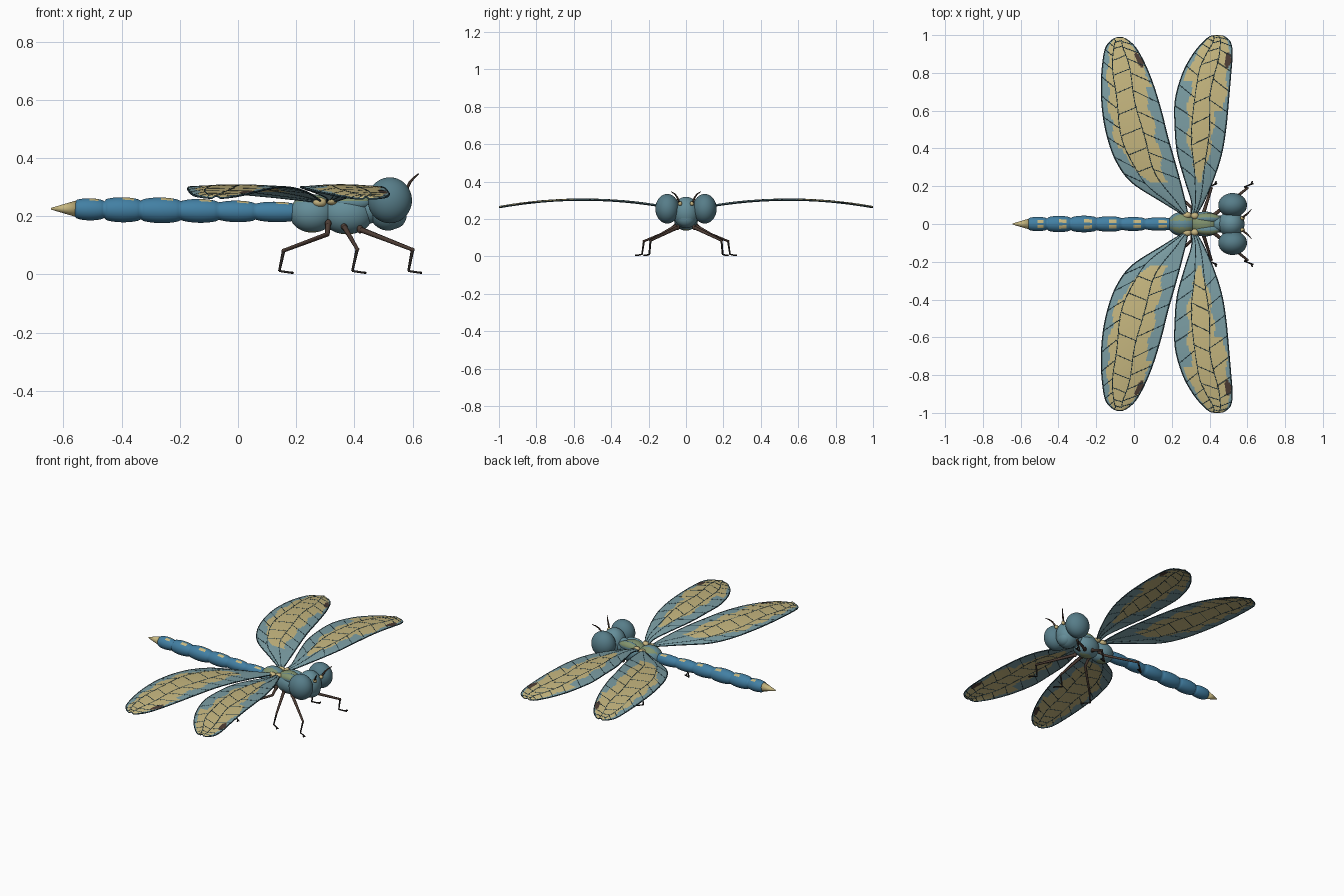
import bpy, bmesh, math
from mathutils import Vector, Matrix

if "Cube" in bpy.data.objects:
    bpy.data.objects.remove(bpy.data.objects["Cube"])


def material(name, rgb):
    m = bpy.data.materials.new(name)
    m.diffuse_color = (*rgb, 1)
    m.use_nodes = True
    m.node_tree.nodes["Principled BSDF"].inputs["Base Color"].default_value = m.diffuse_color
    return m


BLUE = material("abdomen blue", (0.055, 0.215, 0.37))
TEAL = material("body teal", (0.13, 0.27, 0.32))
EYE = material("eye teal", (0.095, 0.205, 0.25))
WING = material("wing teal", (0.20, 0.34, 0.37))
TAN = material("wing tan", (0.57, 0.475, 0.215))
GOLD = material("pale gold", (0.58, 0.47, 0.22))
GREEN = material("olive green", (0.22, 0.29, 0.155))
BROWN = material("leg brown", (0.075, 0.047, 0.036))
DARK = material("vein dark", (0.026, 0.065, 0.085))
BLACK = material("claw black", (0.022, 0.018, 0.016))


def finish(name, bm, mats, rule=None):
    """Turn a bmesh into a smooth object, colouring faces by a rule."""
    bmesh.ops.recalc_face_normals(bm, faces=bm.faces)
    bm.normal_update()
    for f in bm.faces:
        f.smooth = True
        if rule:
            f.material_index = rule(f.calc_center_median(), f.normal)
    me = bpy.data.meshes.new(name)
    bm.to_mesh(me)
    bm.free()
    for m in mats:
        me.materials.append(m)
    ob = bpy.data.objects.new(name, me)
    bpy.context.collection.objects.link(ob)
    return ob


def ellipsoid(name, loc, radii, mats, rule=None):
    bm = bmesh.new()
    mat = Matrix.Translation(loc) @ Matrix.Diagonal((*radii, 1))
    bmesh.ops.create_uvsphere(bm, u_segments=40, v_segments=24, radius=1, matrix=mat)
    return finish(name, bm, mats, rule)


def tubes(name, paths, radius, mat, taper=None):
    """Round tubes along point lists."""
    cu = bpy.data.curves.new(name, 'CURVE')
    cu.dimensions = '3D'
    cu.bevel_depth = radius
    cu.bevel_resolution = 1
    cu.use_fill_caps = True
    for pts in paths:
        sp = cu.splines.new('POLY')
        sp.points.add(len(pts) - 1)
        for i, p in enumerate(pts):
            sp.points[i].co = (*p, 1)
            if taper:
                sp.points[i].radius = taper[i]
    cu.materials.append(mat)
    ob = bpy.data.objects.new(name, cu)
    bpy.context.collection.objects.link(ob)
    bpy.ops.object.select_all(action='DESELECT')
    ob.select_set(True)
    bpy.context.view_layer.objects.active = ob
    bpy.ops.object.convert(target='MESH')


def spline(keys, t):
    """Smooth interpolation through rows of numbers."""
    i = min(int(t), len(keys) - 2)
    f = t - i
    a, b, c, d = (keys[max(0, min(len(keys) - 1, i + k))] for k in (-1, 0, 1, 2))
    return [0.5 * (2 * q + (r - p) * f + (2 * p - 5 * q + 4 * r - s) * f * f
                   + (3 * q - p - 3 * r + s) * f ** 3) for p, q, r, s in zip(a, b, c, d)]


# Abdomen: bulging segments, pinched at the joints, with small patches on top
joints = [0.20, 0.06, -0.067, -0.197, -0.334, -0.46, -0.56]
widths = [0.035, 0.037, 0.041, 0.044, 0.043, 0.038]
rings = []
for k, w in enumerate(widths):
    a, b = joints[k], joints[k + 1]
    for j in range(16):
        f = j / 16
        rings.append((a + (b - a) * f, w * (0.74 + 0.26 * math.sin(math.pi * f) ** 0.55)))
rings.append((-0.56, 0.027))
bm = bmesh.new()
loops = []
for x, r in rings:
    zc = 0.214 - 0.014 * (x - 0.2)
    loops.append([bm.verts.new((x, r * math.cos(i * math.tau / 40), zc + r * math.sin(i * math.tau / 40)))
                  for i in range(40)])
for p, q in zip(loops, loops[1:]):
    for i in range(40):
        bm.faces.new((p[i], p[i - 1], q[i - 1], q[i]))
bm.faces.new(loops[0])
bm.faces.new(loops[-1])


def abdomen_rule(c, n):
    for a, b in zip(joints, joints[1:]):
        f = (c.x - a) / (b - a)
        if 0.2 < f < 0.52 and n.z > 0.78 and abs(c.y) > 0.007:
            return 1
    return 0


finish("abdomen", bm, [BLUE, TAN], abdomen_rule)

# Pointed tail tip
bm = bmesh.new()
bmesh.ops.create_cone(bm, cap_ends=True, segments=24, radius1=0.028, radius2=0.003, depth=0.085,
                      matrix=Matrix.Translation((-0.60, 0, 0.226)) @ Matrix.Rotation(-math.pi / 2, 4, 'Y'))
finish("tail_tip", bm, [TAN])

# Thorax, neck and back lobes
ellipsoid("rear_thorax", (0.255, 0, 0.21), (0.078, 0.064, 0.066), [TEAL, GREEN],
          lambda c, n: 1 if (n.z > 0.6 and abs(c.y) > 0.018) or n.z < -0.93 else 0)
ellipsoid("front_thorax", (0.375, 0, 0.208), (0.09, 0.066, 0.070), [TEAL, GREEN],
          lambda c, n: 1 if n.z > 0.6 or n.z < -0.93 else 0)
ellipsoid("neck", (0.45, 0, 0.225), (0.05, 0.045, 0.05), [TEAL])

# Head and face
ellipsoid("head", (0.515, 0, 0.235), (0.070, 0.070, 0.084), [TEAL])
ellipsoid("face", (0.535, 0, 0.205), (0.045, 0.052, 0.048), [TEAL])

for s, side in ((1, "left"), (-1, "right")):
    ellipsoid(side + "_back_lobe", (0.39, 0.030 * s, 0.248), (0.065, 0.028, 0.030), [TEAL, GREEN],
              lambda c, n, s=s: 1 if n.z > 0.1 and n.y * s > 0.2 else 0)
    ellipsoid(side + "_eye", (0.522, 0.100 * s, 0.255), (0.076, 0.064, 0.079), [EYE])
    # Gold wing joints and antenna bases
    ellipsoid(side + "_rear_wing_joint", (0.28, 0.047 * s, 0.248), (0.024, 0.018, 0.017), [GOLD])
    ellipsoid(side + "_front_wing_joint", (0.322, 0.044 * s, 0.254), (0.02, 0.018, 0.015), [GOLD])
    ellipsoid(side + "_antenna_base", (0.575, 0.032 * s, 0.283), (0.012, 0.011, 0.012), [GOLD])
    tubes(side + "_antenna", [[(0.575, 0.034 * s, 0.285), (0.592, 0.048 * s, 0.318),
                              (0.606, 0.060 * s, 0.334), (0.621, 0.078 * s, 0.346)]],
          0.006, BROWN, [1, 0.8, 0.6, 0.35])

    # Legs: hip, knee, ankle and toe
    for name, hip, knee, ankle, toe in (
            ("rear", (0.31, 0.05, 0.175), (0.157, 0.225, 0.082), (0.142, 0.235, 0.012), (0.19, 0.26, 0.005)),
            ("middle", (0.365, 0.05, 0.165), (0.41, 0.19, 0.087), (0.393, 0.195, 0.012), (0.44, 0.215, 0.005)),
            ("front", (0.42, 0.045, 0.155), (0.60, 0.19, 0.085), (0.586, 0.197, 0.012), (0.632, 0.215, 0.005))):
        h, k, a, t = (Vector((p[0], p[1] * s, p[2])) for p in (hip, knee, ankle, toe))
        part = side + "_" + name
        bend = Vector((0.307, 0.085 * s, 0.138)) if name == "rear" else h.lerp(k, 0.4)
        tubes(part + "_thigh", [[h, bend, k]], 0.0085, BROWN, [1.2, 1.0, 0.75])
        tubes(part + "_shin", [[k, a]], 0.006, BLACK, [1, 0.7])
        tubes(part + "_foot", [[a, t], [a.lerp(t, 0.7), t + Vector((-0.004, 0.012 * s, 0.002))]], 0.004, BLACK)
        ellipsoid(part + "_hip", h, (0.011, 0.011, 0.014), [BROWN])
        ellipsoid(part + "_knee", k, (0.007, 0.007, 0.007), [BROWN])

# Wing outlines: span, trailing edge, leading edge
FORE = [(.05, .305, .33), (.12, .305, .37), (.25, .265, .425), (.38, .23, .465), (.52, .218, .487),
        (.66, .22, .50), (.80, .26, .512), (.90, .315, .519), (.96, .365, .510), (.99, .40, .48), (.997, .43, .45)]
HIND = [(.05, .26, .285), (.12, .145, .27), (.22, -.01, .245), (.33, -.092, .215), (.46, -.14, .178),
        (.60, -.166, .143), (.74, -.172, .10), (.85, -.165, .055), (.93, -.15, .01), (.97, -.12, -.03),
        (.986, -.09, -.06)]


def wing(name, keys, s, fore):
    def point(u, t):
        y, a, b = spline(keys, t)
        z = 0.24 + 0.22 * y - 0.2 * y * y + 0.007 * math.sin(math.pi * u)
        return Vector((a + (b - a) * u, y * s, z))

    def colour(u, y):
        if ((u - 0.91) / 0.08) ** 2 + ((y - 0.868) / 0.038) ** 2 < 1:
            return 2
        wave = 0.03 * math.sin(y * 38)
        pinch = max(0, 0.42 - y) * 0.9
        if fore:
            lo = (0.25 if y < 0.76 else 0.08) + wave + pinch
            hi = (0.76 if y < 0.60 else 0.94) + wave - pinch
        else:
            lo = 0.12 + wave + pinch * 1.3
            hi = (0.82 if y < 0.72 else 0.95) + wave - pinch * 0.6
        return 1 if lo < u < hi and y > 0.22 else 0

    # Membrane sheet
    T, NU, NT = len(keys) - 1, 32, 90
    bm = bmesh.new()
    grid = [[bm.verts.new(point(i / NU, T * j / NT)) for i in range(NU + 1)] for j in range(NT + 1)]
    for j in range(NT):
        for i in range(NU):
            f = bm.faces.new((grid[j][i], grid[j][i + 1], grid[j + 1][i + 1], grid[j + 1][i]))
            f.material_index = colour((i + 0.5) / NU, abs(f.calc_center_median().y))
    ob = finish(name, bm, [WING, TAN, BROWN])
    mod = ob.modifiers.new("thickness", 'SOLIDIFY')
    mod.thickness = 0.004
    mod.offset = 0

    # Rim and lengthwise veins
    steps = [T * j / 60 for j in range(61)]
    rim = [point(0, t) for t in steps] + [point(u / 6, T) for u in range(1, 6)]
    rim += [point(1, t) for t in reversed(steps)]
    tubes(name + "_rim", [rim], 0.0034, DARK)
    cuts = [0, 0.34, 0.66, 1] if fore else [0, 0.25, 0.60, 1]
    lines = [[point(u + 0.02 * math.sin(t * 2.2 + u * 9), t) for t in steps[:56]] for u in cuts[1:-1]]
    # Slanted cross veins, staggered between strips
    for k in range(3):
        t = 2.2 + 0.35 * (k % 2) + 0.1 * k
        while t < T - 0.6:
            slant = 0.3 if k == 1 else -0.45
            lines.append([point(cuts[k] + (cuts[k + 1] - cuts[k]) * f / 3, t + slant * (f / 3 - 0.5))
                          for f in range(4)])
            t += 0.78
    tubes(name + "_veins", lines, 0.0032, DARK)


for s, side in ((1, "left"), (-1, "right")):
    wing(side + "_front_wing", FORE, s, True)
    wing(side + "_rear_wing", HIND, s, False)
